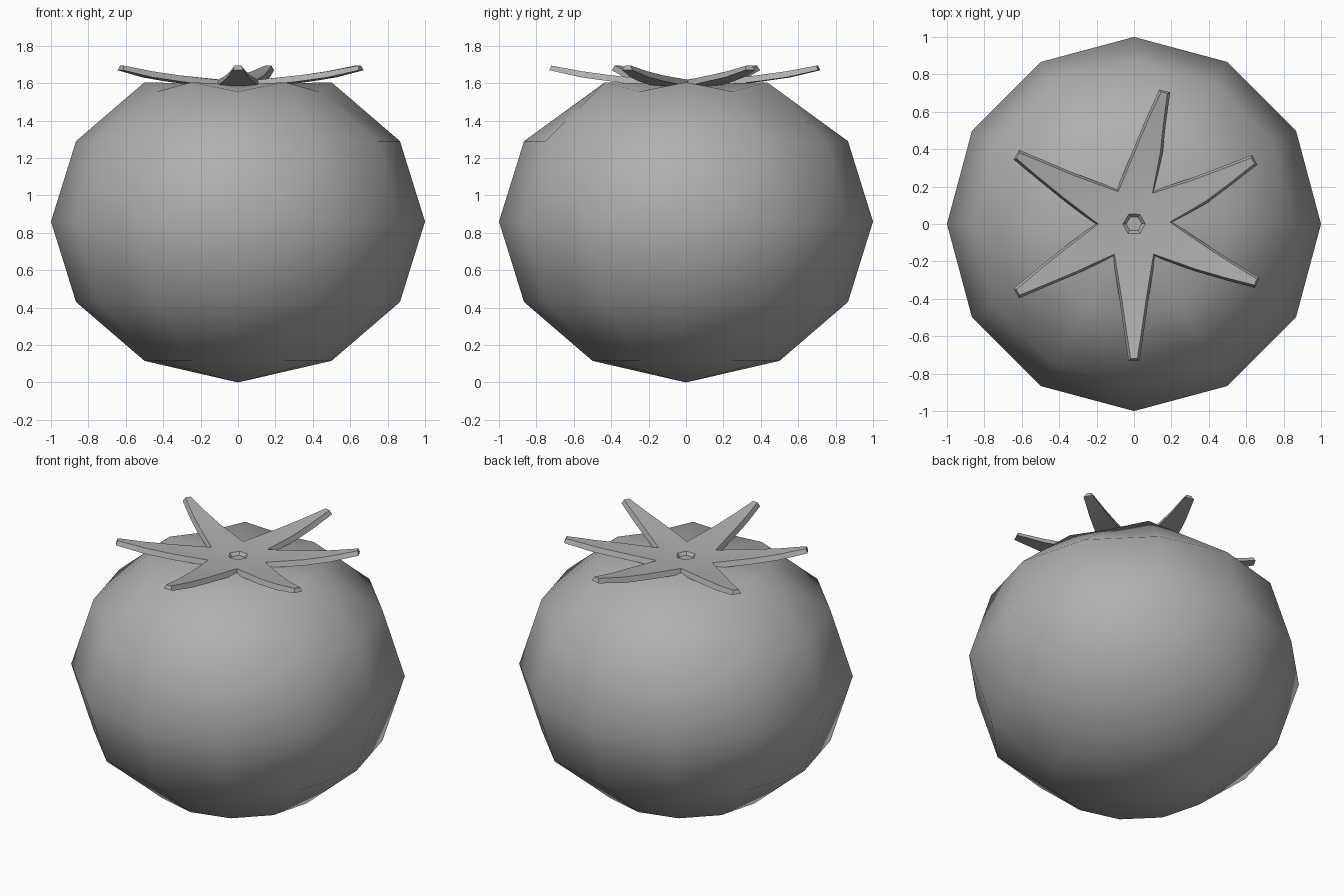
import bpy, bmesh
from math import radians, sin, cos, atan2, pi
from mathutils import Vector

if "Cube" in bpy.data.objects:
    bpy.data.objects.remove(bpy.data.objects["Cube"])

HALF_H = 0.86
grey = bpy.data.materials.new("mid_grey")
grey.diffuse_color = (0.43, 0.43, 0.43, 1)
grey.use_nodes = True
grey.node_tree.nodes["Principled BSDF"].inputs["Base Color"].default_value = grey.diffuse_color


def polar(r, deg, z):
    return Vector((r * cos(radians(deg)), r * sin(radians(deg)), z))


def finish(bm, name):
    bmesh.ops.recalc_face_normals(bm, faces=bm.faces)
    me = bpy.data.meshes.new(name)
    bm.to_mesh(me)
    bm.free()
    me.materials.append(grey)
    ob = bpy.data.objects.new(name, me)
    bpy.context.collection.objects.link(ob)
    bpy.context.view_layer.objects.active = ob
    return ob


# fruit: squashed 12-sided ball, flattened top with six lobes
bm = bmesh.new()
bmesh.ops.create_uvsphere(bm, u_segments=12, v_segments=6, radius=1)
for v in bm.verts:
    x, y, z = v.co
    v.co.z = HALF_H * (z + 1)
    if z > 0.95:
        v.co.z = 1.592
    elif z > 0.8 and round(atan2(y, x) / (pi / 6)) % 2:
        v.co.z = 1.555
fruit = finish(bm, "fruit")
for p in fruit.data.polygons:
    p.use_smooth = True

# calyx: six-leaf star curling upward, sloping sides, small hex pit in the middle
valleys = [-123, -57, 3, 59, 116, 180]
leaves = [(-90, -90), (-27, -25.5), (27, 28), (79, 77), (150, 149.5), (210, 210.5)]


def star_sheet(bm, drop, inset, pit_z):
    """One skin of the star; returns its outline in order."""
    pit = [bm.verts.new(polar(0.042, a, pit_z - drop)) for a in valleys]
    rim = [bm.verts.new(polar(0.06, a, 1.615 - drop)) for a in valleys]
    base = [bm.verts.new(polar(0.208 - inset, a, 1.618 - drop)) for a in valleys]
    bm.faces.new(pit)
    outline = []
    for i, (mid, tip) in enumerate(leaves):
        j = (i + 1) % 6
        bm.faces.new((pit[i], pit[j], rim[j], rim[i]))
        bm.faces.new((rim[i], rim[j], base[j], base[i]))
        a, b = base[i], base[j]
        left, right = [], []
        for r, ang, hw, z in ((0.40, mid, 0.078, 1.642),
                              (0.56, (mid + tip) / 2, 0.055, 1.664),
                              (0.73 - inset * 0.6, tip, 0.03, 1.694)):
            thin = drop * (0.75 if r > 0.65 else 1)
            side = polar(hw - inset * 0.8, ang + 90, 0)
            c = bm.verts.new(polar(r, ang, z - thin) - side)
            d = bm.verts.new(polar(r, ang, z - thin) + side)
            bm.faces.new((a, b, d, c))
            left.append(c)
            right.append(d)
            a, b = c, d
        outline += [base[i]] + left + right[::-1]
    return outline


bm = bmesh.new()
top = star_sheet(bm, 0, 0.016, 1.597)
low = star_sheet(bm, 0.033, 0, 1.615)
for k in range(len(top)):
    n = (k + 1) % len(top)
    bm.faces.new((top[k], top[n], low[n], low[k]))
calyx = finish(bm, "calyx")
calyx.select_set(True)
bpy.ops.object.shade_smooth_by_angle(angle=radians(30))
